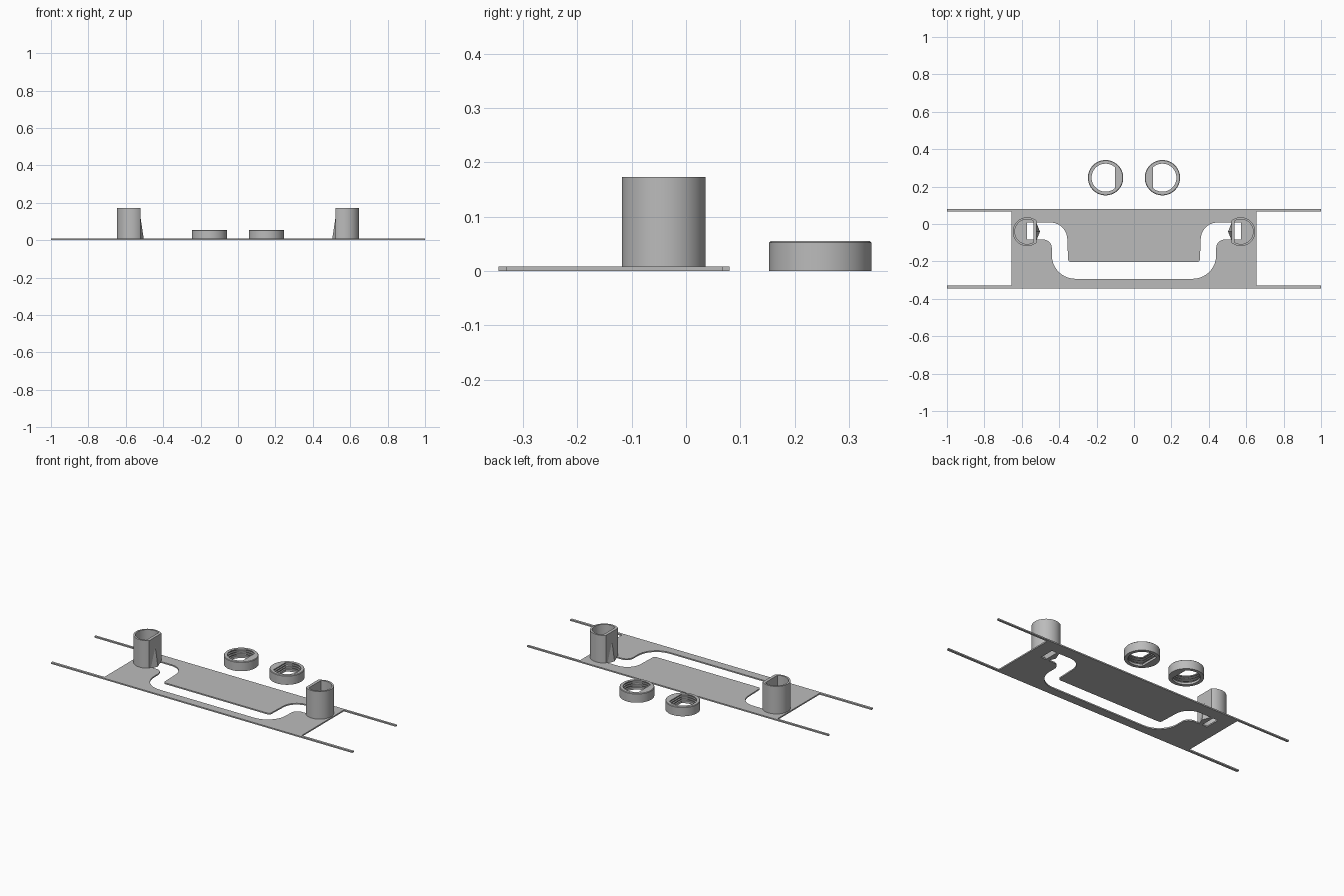
import bpy, bmesh, math
from mathutils import Vector

if "Cube" in bpy.data.objects:
    bpy.data.objects.remove(bpy.data.objects["Cube"])

grey = bpy.data.materials.new("plain grey")
grey.diffuse_color = (0.5, 0.5, 0.5, 1)
grey.use_nodes = True
grey.node_tree.nodes["Principled BSDF"].inputs["Base Color"].default_value = grey.diffuse_color


def finish(name, bm, smooth=False):
    bmesh.ops.recalc_face_normals(bm, faces=bm.faces[:])
    me = bpy.data.meshes.new(name)
    bm.to_mesh(me)
    bm.free()
    me.materials.append(grey)
    ob = bpy.data.objects.new(name, me)
    bpy.context.collection.objects.link(ob)
    if smooth:
        bpy.context.view_layer.objects.active = ob
        ob.select_set(True)
        bpy.ops.object.shade_smooth_by_angle(angle=math.radians(30))
        ob.select_set(False)
    return ob


def box(name, x0, x1, y0, y1, z0, z1):
    bm = bmesh.new()
    bmesh.ops.create_cube(bm, size=1)
    for v in bm.verts:
        v.co = ((x0 + x1) / 2 + v.co.x * (x1 - x0),
                (y0 + y1) / 2 + v.co.y * (y1 - y0),
                (z0 + z1) / 2 + v.co.z * (z1 - z0))
    return finish(name, bm)


def rounded(corners, steps=10):
    """Round each (x, y, r) corner of a closed outline."""
    out = []
    for i, (x, y, r) in enumerate(corners):
        p = Vector((x, y))
        if r == 0:
            out.append(p)
            continue
        a = (Vector(corners[i - 1][:2]) - p).normalized()
        b = (Vector(corners[(i + 1) % len(corners)][:2]) - p).normalized()
        half = a.angle(b) / 2
        t = r / math.tan(half)
        c = p + (a + b).normalized() * (r / math.sin(half))
        u, w = p + a * t - c, p + b * t - c
        total = u.angle(w)
        for k in range(steps + 1):
            f = k / steps
            out.append(c + (u * math.sin((1 - f) * total) + w * math.sin(f * total)) / math.sin(total))
    return out


def d_tube(name, cx, cy, side, rings, n=96):
    """Closed loft of (radius, flat offset, z) rings; the flat faces the middle."""
    bm = bmesh.new()
    loops = []
    for r, flat, z in rings:
        loop = []
        for i in range(n):
            a = 2 * math.pi * i / n
            c = math.cos(a)
            rad = min(r, flat / c) if c > 0.01 else r
            loop.append(bm.verts.new((cx - side * rad * c, cy + rad * math.sin(a), z)))
        loops.append(loop)
    for k, lo in enumerate(loops):
        hi = loops[(k + 1) % len(loops)]
        for i in range(n):
            j = (i + 1) % n
            bm.faces.new((lo[i], lo[j], hi[j], hi[i]))
    return finish(name, bm, True)


# Base plate with the U-shaped slot
T = 0.008
inner = [(0.572, 0.008, 0), (0.36, 0.008, 0.09), (0.352, -0.203, 0.015)]
outer = [(0.572, -0.083, 0), (0.44, -0.083, 0.045), (0.438, -0.293, 0.125)]
flip = lambda pts: [(-x, y, r) for x, y, r in pts]
slot = rounded(inner + flip(inner)[::-1] + flip(outer) + outer[::-1])
edge = [Vector(p) for p in ((-0.655, -0.345), (0.655, -0.345), (0.655, 0.08), (-0.655, 0.08))]
cu = bpy.data.curves.new("plate_outline", 'CURVE')
cu.dimensions, cu.fill_mode, cu.extrude = '2D', 'BOTH', T / 2
for pts in (edge, slot):
    sp = cu.splines.new('POLY')
    sp.points.add(len(pts) - 1)
    sp.use_cyclic_u = True
    for q, p in zip(sp.points, pts):
        q.co = (p.x, p.y, 0, 1)
tmp = bpy.data.objects.new("plate_outline", cu)
bpy.context.collection.objects.link(tmp)
bpy.context.view_layer.update()
mesh = bpy.data.meshes.new_from_object(tmp.evaluated_get(bpy.context.evaluated_depsgraph_get()))
bm = bmesh.new()
bm.from_mesh(mesh)
bpy.data.objects.remove(tmp)
bmesh.ops.remove_doubles(bm, verts=bm.verts[:], dist=1e-5)
for v in bm.verts:
    v.co.z += T / 2
for f in bm.faces:
    f.smooth = False
finish("base_plate", bm)

for s, label in ((-1, "left"), (1, "right")):
    # Thin straps running out from the plate
    for y0, y1, row in ((-0.345, -0.33, "front"), (0.067, 0.08, "back")):
        box(f"{label}_{row}_strap", *sorted((s * 0.655, s)), y0, y1, 0, T)

    # Hollow post with one flat wall
    px, py, h = s * 0.571, -0.041, 0.173
    d_tube(f"{label}_post", px, py, s,
           [(0.077, 0.051, 0), (0.077, 0.051, h), (0.066, 0.033, h), (0.066, 0.033, 0)])

    # Tapered rib at the foot of the flat wall
    bm = bmesh.new()
    fx = s * 0.521
    vs = [bm.verts.new(p) for p in ((fx, py - 0.046, 0), (fx, py + 0.046, 0),
                                    (s * 0.503, py, 0), (fx, py, 0.12))]
    for f in ((0, 1, 2), (0, 1, 3), (1, 2, 3), (0, 2, 3)):
        bm.faces.new([vs[i] for i in f])
    finish(f"{label}_rib", bm)

    # Loose cap with a ridged, flat-sided bore
    bore = []
    for k in range(4):
        z = 0.055 - k * 0.0138
        bore += [(0.075, 0.05, z), (0.075, 0.05, z - 0.006)]
        if k < 3:
            bore += [(0.082, 0.057, z - 0.007), (0.082, 0.057, z - 0.0125)]
    bore[-1] = (0.075, 0.05, 0)
    d_tube(f"{label}_cap", s * 0.152, 0.2475, s,
           [(0.0945, 9, 0), (0.0945, 9, 0.052), (0.0915, 9, 0.055)] + bore)
